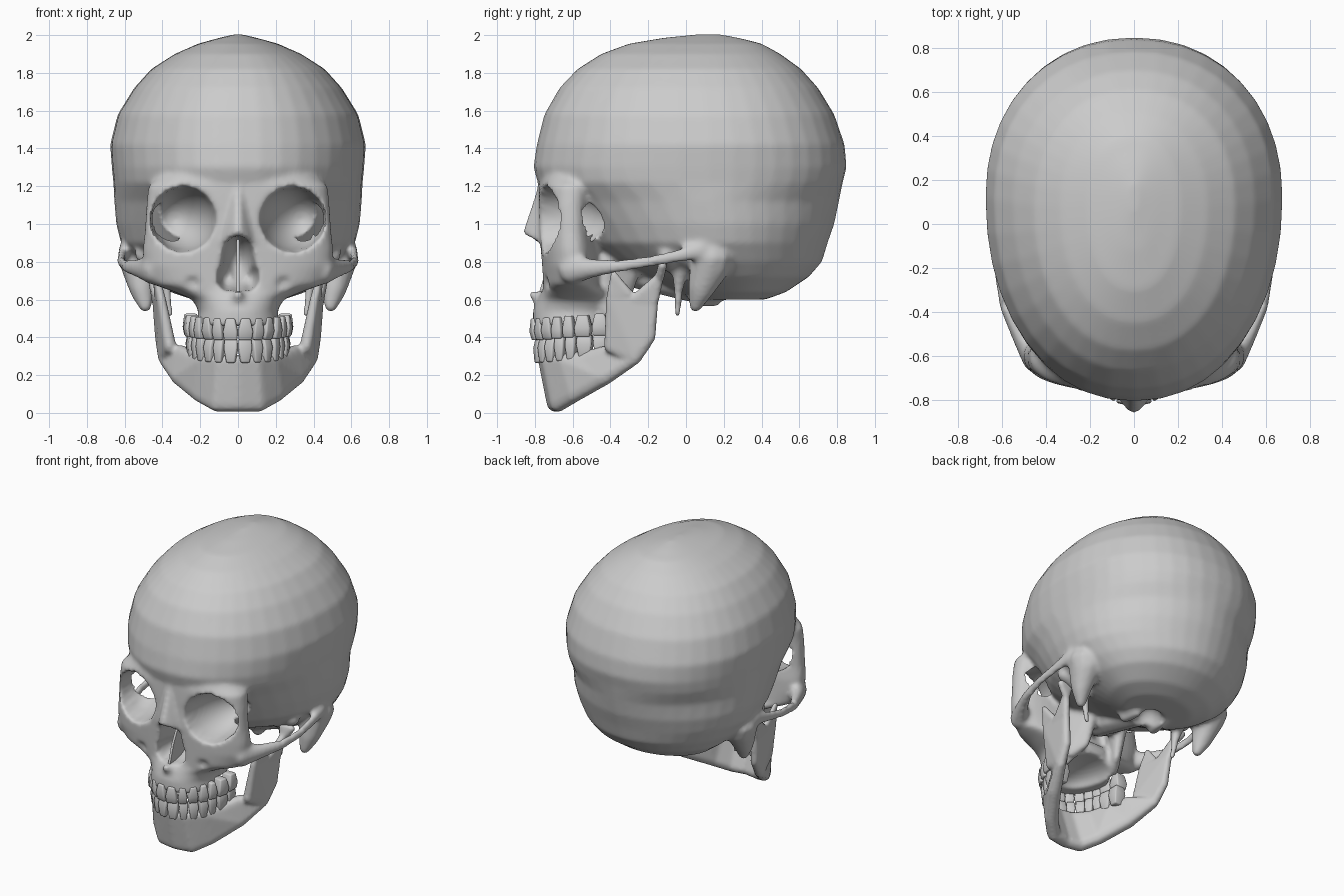
import bpy, bmesh, math
from mathutils import Vector, Matrix

cube = bpy.data.objects.get("Cube")
if cube:
    bpy.data.objects.remove(cube, do_unlink=True)

bone = bpy.data.materials.new("bone_grey")
bone.use_nodes = True
bone.diffuse_color = (0.6, 0.6, 0.6, 1)
bone.node_tree.nodes["Principled BSDF"].inputs["Base Color"].default_value = (0.6, 0.6, 0.6, 1)


def loft(bm, rings, power, seg=40):
    """Stack of egg-shaped rings: (z, front y, back y, half width)."""
    loops = []
    for z, front, back, w in rings:
        mid = front + 0.56 * (back - front)
        e = 2 / power(z)
        loop = []
        for i in range(seg):
            a = math.tau * i / seg
            c, s = math.cos(a), math.sin(a)
            depth = back - mid if s > 0 else mid - front
            loop.append(bm.verts.new((math.copysign(abs(c) ** e, c) * w,
                                      mid + math.copysign(abs(s) ** e, s) * depth, z)))
        loops.append(loop)
    for a, b in zip(loops, loops[1:]):
        for i in range(seg):
            j = (i + 1) % seg
            bm.faces.new((a[i], a[j], b[j], b[i]))
    bm.faces.new(loops[0][::-1])
    bm.faces.new(loops[-1])


def hull(bm, points):
    """Convex solid around the points, built apart and then added to bm."""
    tmp = bmesh.new()
    for p in points:
        tmp.verts.new(p)
    bmesh.ops.convex_hull(tmp, input=tmp.verts[:])
    copies = {}
    for f in tmp.faces:
        corners = []
        for v in f.verts:
            if v not in copies:
                copies[v] = bm.verts.new(v.co)
            corners.append(copies[v])
        bm.faces.new(corners)
    tmp.free()


def ball(x, y, z, r, flat=1.0):
    """Points on a small sphere, optionally flattened in x."""
    pts = []
    for lat in (-80, -40, 0, 40, 80):
        t = math.radians(lat)
        for i in range(10):
            a = math.tau * i / 10
            pts.append((x + r * flat * math.cos(t) * math.cos(a),
                        y + r * math.cos(t) * math.sin(a), z + r * math.sin(t)))
    return pts


def blob(bm, balls, side=1, flat=1.0):
    """One convex lump wrapped around several balls."""
    hull(bm, [p for x, y, z, r in balls for p in ball(x * side, y, z, r, flat)])


def chain(bm, balls, side=1, flat=1.0):
    for pair in zip(balls, balls[1:]):
        blob(bm, pair, side, flat)


def make(name, bm):
    bmesh.ops.recalc_face_normals(bm, faces=bm.faces[:])
    me = bpy.data.meshes.new(name)
    bm.to_mesh(me)
    bm.free()
    ob = bpy.data.objects.new(name, me)
    bpy.context.collection.objects.link(ob)
    me.materials.append(bone)
    return ob


def fuse(ob, size, smooth):
    """Merge overlapping solids into one skin and soften it."""
    m = ob.modifiers.new("fuse", "REMESH")
    m.mode, m.voxel_size, m.use_smooth_shade = "VOXEL", size, True
    m = ob.modifiers.new("soften", "SMOOTH")
    m.factor, m.iterations = 0.5, smooth


def finish(ob, angle):
    """Bake the modifiers and shade smooth."""
    bpy.context.view_layer.update()
    dg = bpy.context.evaluated_depsgraph_get()
    me = bpy.data.meshes.new_from_object(ob.evaluated_get(dg))
    ob.modifiers.clear()
    ob.data = me
    me.materials.clear()
    me.materials.append(bone)
    bpy.ops.object.select_all(action="DESELECT")
    ob.select_set(True)
    bpy.context.view_layer.objects.active = ob
    bpy.ops.object.shade_smooth_by_angle(angle=math.radians(angle))


def carve(ob, loc, size, push, turn=0):
    """Push the skin inside an ellipsoid along a direction to its far wall."""
    m = Matrix.Translation(loc) @ Matrix.Rotation(turn, 4, "Z") @ Matrix.Diagonal((*size, 1))
    inv, push = m.inverted(), Vector(push)
    d = inv.to_3x3() @ push
    a = d.dot(d)
    for v in ob.data.vertices:
        p = inv @ v.co
        c = p.dot(p) - 1
        if c < 0:
            b = p.dot(d)
            v.co += push * ((math.sqrt(b * b - a * c) - b) / a)


# Braincase
bm = bmesh.new()
loft(bm, [(.60, .03, .42, .24), (.64, -.05, .53, .36), (.72, -.2, .65, .47),
          (.80, -.42, .72, .55), (.90, -.55, .75, .62), (1.0, -.62, .785, .645),
          (1.12, -.72, .81, .655), (1.22, -.785, .83, .66), (1.3, -.808, .85, .668),
          (1.42, -.79, .84, .677), (1.58, -.75, .785, .637), (1.72, -.67, .70, .55),
          (1.82, -.575, .61, .46), (1.9, -.45, .5, .335), (1.955, -.3, .4, .21),
          (1.985, -.12, .28, .1), (2.004, .06, .18, .02)],
     lambda z: 1.9 if z < 1.2 else 2.15)

# Face block from upper jaw to brow
loft(bm, [(.46, -.81, -.40, .22), (.54, -.81, -.38, .21), (.6, -.79, -.37, .24),
          (.645, -.765, -.40, .35), (.68, -.76, -.45, .45), (.78, -.765, -.46, .5),
          (.86, -.77, -.46, .505), (.95, -.775, -.47, .495), (1.1, -.78, -.47, .485),
          (1.2, -.78, -.45, .475), (1.27, -.77, -.4, .40)], lambda z: 2.3)

# Nasal bones and spine below the nose
hull(bm, [(x * s, y, z) for s in (1, -1) for x, y, z in
          [(.01, -.785, 1.2), (.07, -.7, 1.2), (.015, -.865, .95),
           (.05, -.83, .93), (.11, -.75, .88), (.11, -.68, .95)]])
blob(bm, [(0, -.815, .63, .022), (0, -.76, .6, .05)])

for s in (1, -1):
    # Cheek arch
    chain(bm, [(.46, -.6, .76, .08), (.525, -.5, .765, .052), (.59, -.37, .775, .036),
               (.62, -.2, .8, .032), (.615, -.05, .83, .035), (.6, .08, .86, .05)], s, .65)
    # Mastoid bump behind the ear and jaw socket
    chain(bm, [(.52, .14, .82, .12), (.51, .08, .66, .07), (.49, .05, .565, .035)], s)
    chain(bm, [(.5, -.1, .84, .05), (.4, -.08, .8, .06)], s)
    # Plates behind the upper jaw
    blob(bm, [(.17, -.42, .52, .04), (.17, -.42, .8, .06), (.13, -.33, .56, .025),
              (.12, -.28, .78, .05)], s)
    # Pointed spur under the ear
    chain(bm, [(.4, -.03, .76, .045), (.38, -.04, .65, .027), (.36, -.045, .515, .018)], s)
    # Joint bumps beside the spinal opening
    blob(bm, [(.12, .05, .6, .04), (.1, .15, .6, .04)], s)
# Midline of the skull base
blob(bm, [(0, -.35, .78, .1), (0, .05, .65, .07)])
skull = make("skull", bm)
fuse(skull, .015, 1)
finish(skull, 60)

# Eye sockets, cheek hollows, ear canals and nose lobes, then nose, palate, spinal opening
back, up = (0, 1, 0), (0, 0, 1)
for s in (1, -1):
    carve(skull, (.288 * s, -.74, 1.025), (.163, .33, .17), back, -.2 * s)
    carve(skull, (.25 * s, -.79, .68), (.07, .07, .06), back)
    carve(skull, (.6 * s, 0, .765), (.08, .025, .025), (-s, 0, 0))
    carve(skull, (.055 * s, -.78, .72), (.053, .2, .075), back)
carve(skull, (0, -.78, .79), (.085, .25, .15), back)
carve(skull, (0, -.42, .45), (.16, .3, .1), up)
carve(skull, (0, .14, .56), (.085, .1, .12), up)
fuse(skull, .013, 4)
finish(skull, 60)

# Thin wall inside the nose
bm = bmesh.new()
hull(bm, [(x, y, z) for x in (-.008, .008) for y, z in
          [(-.78, .63), (-.5, .63), (-.74, .76), (-.66, .92), (-.5, .92)]])
finish(make("nasal_septum", bm), 30)

# Lower jaw: pairs of lower and upper edge balls along the curve
bm = bmesh.new()
stations = [((0, -.695, .05, .045), (0, -.755, .28, .03)),
            ((.11, -.675, .05, .045), (.1, -.735, .28, .03)),
            ((.2, -.59, .1, .045), (.18, -.65, .28, .035)),
            ((.31, -.43, .19, .045), (.235, -.53, .29, .04)),
            ((.39, -.27, .29, .035), (.30, -.41, .32, .04))]
for s in (1, -1):
    for a, b in zip(stations, stations[1:]):
        blob(bm, a + b, s)
    # Upright branch, front prong and joint head
    blob(bm, [(.39, -.27, .29, .035), (.41, -.19, .4, .03), (.36, -.4, .35, .035),
              (.405, -.4, .6, .025), (.43, -.17, .6, .025)], s)
    blob(bm, [(.405, -.4, .6, .025), (.425, -.3, .63, .022), (.435, -.385, .74, .016)], s)
    blob(bm, [(.43, -.17, .58, .025), (.425, -.28, .6, .022), (.455, -.14, .72, .025)], s)
    blob(bm, [(.455, -.14, .71, .025), (.44, -.125, .78, .025), (.51, -.125, .78, .025)], s)
jaw = make("lower_jaw", bm)
fuse(jaw, .012, 4)
finish(jaw, 60)

# Teeth: (width, thickness) from the middle to the back
kinds = [(.078, .045), (.062, .045), (.066, .055), (.062, .07), (.062, .07), (.088, .085), (.085, .085)]


def teeth_row(name, half, depth, gum, tip, rise, scale):
    bm = bmesh.new()
    for s in (1, -1):
        angle = 0
        for n, (w, t) in enumerate(kinds):
            w *= scale
            step = w / math.hypot(half * math.cos(angle), depth * math.sin(angle))
            mid = angle + step / 2
            angle += step
            pos = Vector((half * math.sin(mid), -.45 - depth * math.cos(mid), 0))
            along = Vector((half * math.cos(mid), depth * math.sin(mid), 0)).normalized()
            out = Vector((along.y, -along.x, 0))
            lift = rise * (n / 6) ** 1.5
            points = []
            for z, kw, kt in ((gum, .62, .8), (gum * .4 + tip * .6, .98, 1),
                              (tip, .9, .45 if n < 3 else .8)):
                for u in (-.5, .5):
                    for v in (-.5, .5):
                        p = pos + along * w * kw * u + out * t * kt * v
                        points.append((p.x * s, p.y, z + lift))
            hull(bm, points)
    row = make(name, bm)
    b = row.modifiers.new("round", "BEVEL")
    b.width, b.segments, b.limit_method = .008, 2, "ANGLE"
    finish(row, 50)


teeth_row("upper_teeth", .25, .355, .5, .385, .025, 1)
teeth_row("lower_teeth", .235, .335, .265, .395, .025, .95)
